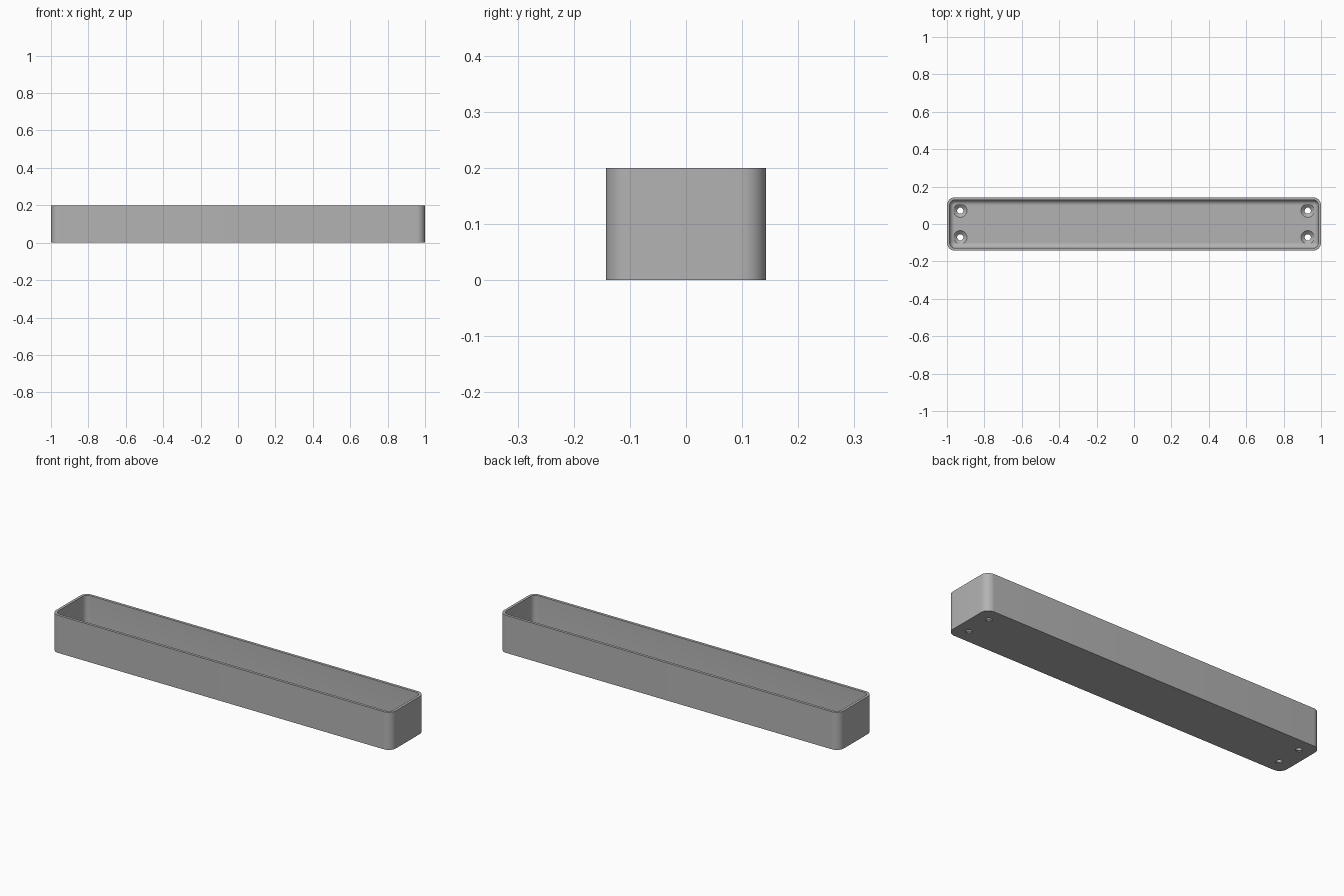
import bpy, bmesh, math

cube = bpy.data.objects.get("Cube")
if cube:
    bpy.data.objects.remove(cube, do_unlink=True)

LENGTH, WIDTH, HEIGHT = 2.0, 0.286, 0.2
CORNER, WALL, FLOOR, FILLET = 0.043, 0.0143, 0.0214, 0.0275
HOLE_X, HOLE_Y, HOLE_R, SINK_R = 0.929, 0.0714, 0.0165, 0.036
SEGMENTS = 10

grey = bpy.data.materials.new("plain grey")
grey.use_nodes = True
grey.diffuse_color = (0.45, 0.45, 0.45, 1)
grey.node_tree.nodes["Principled BSDF"].inputs["Base Color"].default_value = (0.45, 0.45, 0.45, 1)


def make_object(name, bm):
    bmesh.ops.recalc_face_normals(bm, faces=bm.faces)
    mesh = bpy.data.meshes.new(name)
    bm.to_mesh(mesh)
    bm.free()
    mesh.materials.append(grey)
    obj = bpy.data.objects.new(name, mesh)
    bpy.context.collection.objects.link(obj)
    return obj


def rounded_ring(bm, inset, z):
    """Rounded rectangle of vertices, shrunk by inset."""
    radius = CORNER - inset
    cx, cy = LENGTH / 2 - CORNER, WIDTH / 2 - CORNER
    ring = []
    for quarter, (sx, sy) in enumerate([(1, 1), (-1, 1), (-1, -1), (1, -1)]):
        for i in range(SEGMENTS + 1):
            a = (quarter + i / SEGMENTS) * math.pi / 2
            ring.append(bm.verts.new((sx * cx + radius * math.cos(a),
                                      sy * cy + radius * math.sin(a), z)))
    return ring


def loft(bm, rings):
    """Skin consecutive rings and cap both ends."""
    for a, b in zip(rings, rings[1:]):
        for i in range(len(a)):
            j = (i + 1) % len(a)
            bm.faces.new((a[i], a[j], b[j], b[i]))
    bm.faces.new(rings[0][::-1])
    bm.faces.new(rings[-1])


# Tray: outer wall, rim, inner wall and filleted floor
profile = [(0, 0), (0, HEIGHT), (WALL, HEIGHT)]
for i in range(SEGMENTS + 1):
    a = i / SEGMENTS * math.pi / 2
    profile.append((WALL + FILLET * (1 - math.cos(a)), FLOOR + FILLET * (1 - math.sin(a))))
bm = bmesh.new()
loft(bm, [rounded_ring(bm, inset, z) for inset, z in profile])
tray = make_object("tray", bm)

# Countersunk screw holes, cut at the four corners
sink_bottom = FLOOR - (SINK_R - HOLE_R)
stations = [(HOLE_R, -0.02), (HOLE_R, max(sink_bottom, 0.004)), (SINK_R, FLOOR), (SINK_R, FLOOR + 0.012)]
bm = bmesh.new()
for sx in (-1, 1):
    for sy in (-1, 1):
        rings = []
        for r, z in stations:
            angles = [i / 32 * math.tau for i in range(32)]
            rings.append([bm.verts.new((sx * HOLE_X + r * math.cos(a),
                                        sy * HOLE_Y + r * math.sin(a), z)) for a in angles])
        loft(bm, rings)
cutter = make_object("screw_hole_cutter", bm)
cutter.hide_render = True
cutter.hide_viewport = True

cut = tray.modifiers.new("screw holes", 'BOOLEAN')
cut.operation = 'DIFFERENCE'
cut.solver = 'EXACT'
cut.object = cutter

# Bake the cut, then remove the helper
bpy.context.view_layer.update()
cut_mesh = bpy.data.meshes.new_from_object(tray.evaluated_get(bpy.context.evaluated_depsgraph_get()))
tray.modifiers.clear()
tray.data = cut_mesh
bpy.data.objects.remove(cutter, do_unlink=True)

bpy.ops.object.select_all(action='DESELECT')
tray.select_set(True)
bpy.context.view_layer.objects.active = tray
bpy.ops.object.shade_smooth_by_angle(angle=math.radians(30))
